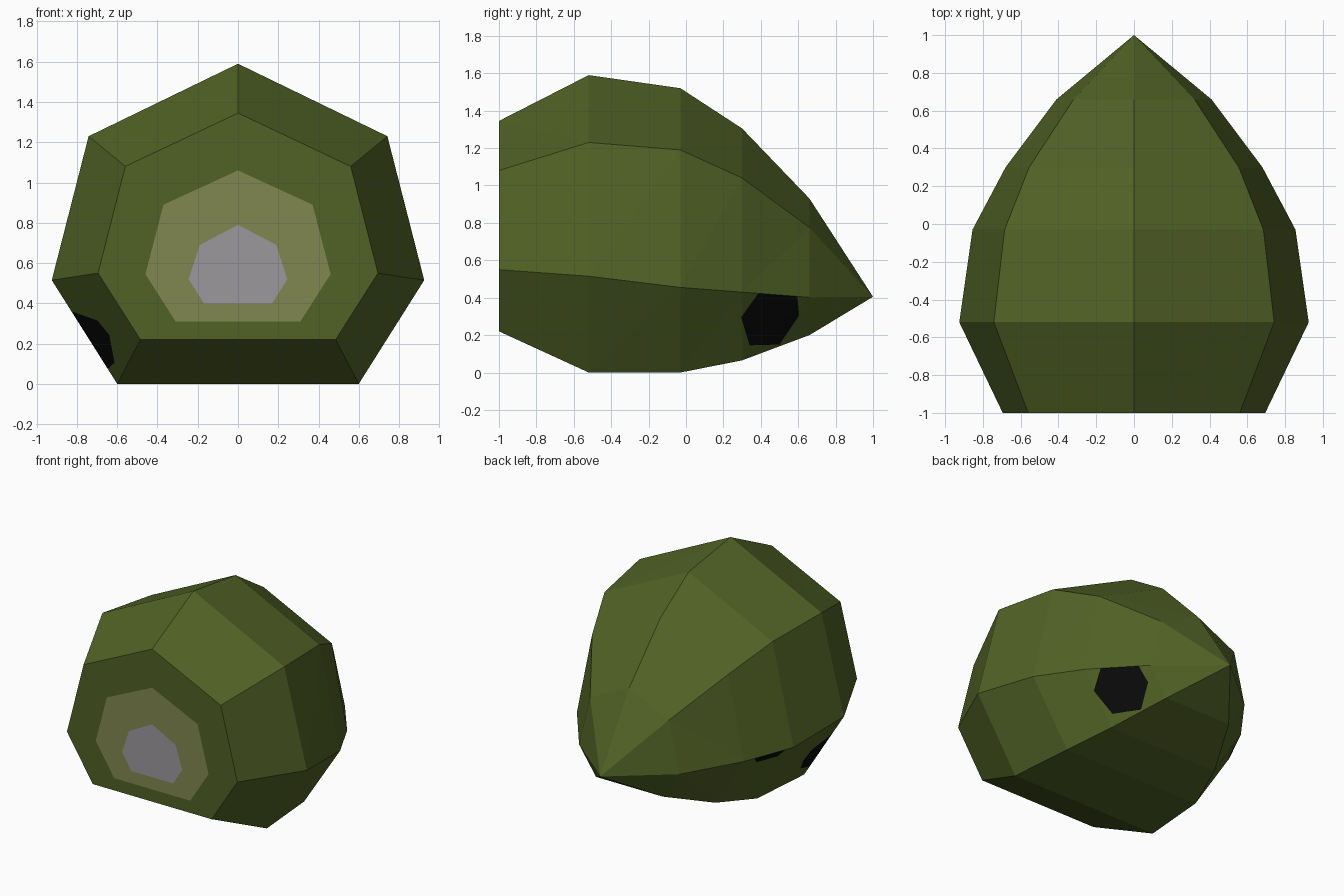
import bpy, bmesh
from mathutils import Vector

if "Cube" in bpy.data.objects:
    bpy.data.objects.remove(bpy.data.objects["Cube"])


def material(name, rgb):
    m = bpy.data.materials.new(name)
    m.diffuse_color = (*rgb, 1)
    m.use_nodes = True
    m.node_tree.nodes["Principled BSDF"].inputs["Base Color"].default_value = m.diffuse_color
    return m


mats = [material("olive green", (0.082, 0.122, 0.019)),
        material("dull tan", (0.22, 0.245, 0.082)),
        material("grey", (0.33, 0.315, 0.33)),
        material("black", (0.003, 0.003, 0.003))]
OLIVE, TAN, GREY, BLACK = range(4)

# Seven-sided rings, front to back:
# y, top z, upper (x, z), middle (x, z), bottom (x, z), colour of the band behind the ring
rings = [
    (-1.00, 0.79, (0.19, 0.69), (0.245, 0.52), (0.17, 0.40), TAN),
    (-1.00, 1.06, (0.37, 0.89), (0.46, 0.545), (0.31, 0.31), OLIVE),
    (-1.00, 1.345, (0.56, 1.08), (0.695, 0.55), (0.485, 0.22), OLIVE),
    (-0.52, 1.59, (0.742, 1.23), (0.925, 0.515), (0.60, 0.0), OLIVE),
    (-0.03, 1.52, (0.685, 1.19), (0.855, 0.455), (0.56, 0.0), OLIVE),
    (0.30, 1.305, (0.555, 1.04), (0.68, 0.43), (0.45, 0.065), OLIVE),
    (0.66, 0.93, (0.32, 0.775), (0.41, 0.402), (0.272, 0.20), OLIVE),
]

# Body: loft through the rings to the pointed back end
bm = bmesh.new()
loops = []
for y, top, up, mid, bot, _ in rings:
    half = [up, mid, bot]
    outline = [(0, top)] + half + [(-x, z) for x, z in reversed(half)]
    loops.append([bm.verts.new((x, y, z)) for x, z in outline])
bm.faces.new(loops[0]).material_index = GREY
for a, b, ring in zip(loops, loops[1:], rings):
    for i in range(7):
        j = (i + 1) % 7
        bm.faces.new((a[i], a[j], b[j], b[i])).material_index = ring[5]
tip = bm.verts.new((0, 1, 0.405))
for i in range(7):
    bm.faces.new((loops[-1][i], loops[-1][(i + 1) % 7], tip))
bmesh.ops.recalc_face_normals(bm, faces=bm.faces)
bmesh.ops.triangulate(bm, faces=bm.faces)


def paint_spot(side, outline):
    """Cut a convex (y, z) outline into the lower side panels and paint it black."""
    def panels():
        return [f for f in bm.faces
                if f.calc_center_median().x * side > 0
                and f.normal.z < -0.05 and f.normal.x * side > 0.3]
    cy = sum(p[0] for p in outline) / len(outline)
    cz = sum(p[1] for p in outline) / len(outline)
    planes = []
    for (y0, z0), (y1, z1) in zip(outline, outline[1:] + outline[:1]):
        n = Vector((0, z1 - z0, y0 - y1)).normalized()
        p = Vector((0, y0, z0))
        if n.dot(Vector((0, cy, cz)) - p) > 0:
            n = -n
        planes.append((p, n))
    for p, n in planes:
        faces = panels()
        geom = faces + list({e for f in faces for e in f.edges}) \
            + list({v for f in faces for v in f.verts})
        bmesh.ops.bisect_plane(bm, geom=geom, dist=1e-5, plane_co=p, plane_no=n)
        bm.normal_update()
    for f in panels():
        c = f.calc_center_median()
        if all(n.dot(c - p) < 1e-5 for p, n in planes):
            f.material_index = BLACK


# Dark spots on the lower sides
paint_spot(1, [(0.595, 0.412), (0.605, 0.305), (0.50, 0.15),
               (0.34, 0.145), (0.295, 0.295), (0.39, 0.428)])
paint_spot(-1, [(-0.71, 0.315), (-0.735, 0.243), (-0.62, 0.105), (-0.52, 0.075),
                (-0.39, 0.11), (-0.345, 0.20), (-0.365, 0.29), (-0.52, 0.36)])
paint_spot(-1, [(0.23, 0.437), (0.02, 0.452), (0.05, 0.40), (0.19, 0.39)])

mesh = bpy.data.meshes.new("body")
bm.to_mesh(mesh)
bm.free()
for m in mats:
    mesh.materials.append(m)
body = bpy.data.objects.new("body", mesh)
bpy.context.collection.objects.link(body)
